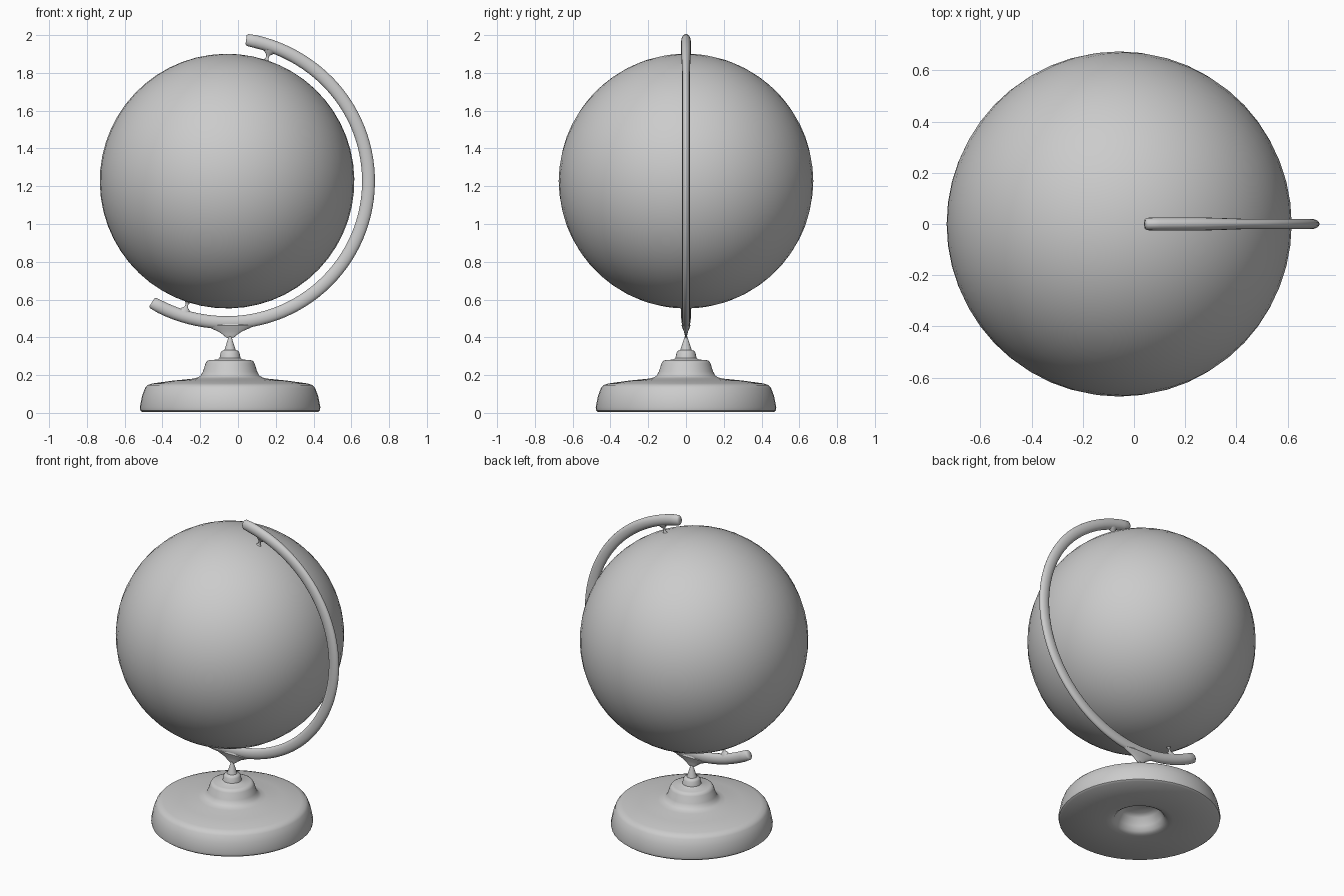
import bpy, bmesh, math
from mathutils import Matrix, Vector

if "Cube" in bpy.data.objects:
    bpy.data.objects.remove(bpy.data.objects["Cube"])

CX, CZ = -0.058, 1.227          # globe centre
BX = -0.042                     # base axis
TILT = math.radians(18)


def finish(bm, name, angle=40):
    bmesh.ops.recalc_face_normals(bm, faces=bm.faces)
    me = bpy.data.meshes.new(name)
    bm.to_mesh(me)
    bm.free()
    ob = bpy.data.objects.new(name, me)
    bpy.context.collection.objects.link(ob)
    bpy.ops.object.select_all(action='DESELECT')
    ob.select_set(True)
    bpy.context.view_layer.objects.active = ob
    bpy.ops.object.shade_smooth_by_angle(angle=math.radians(angle))
    return ob


def lathe(name, profile, matrix, n=48):
    """Revolve (radius, height) points about z, then place with matrix."""
    bm = bmesh.new()
    vs = [bm.verts.new((r, 0, z)) for r, z in profile]
    es = [bm.edges.new(p) for p in zip(vs, vs[1:])]
    bmesh.ops.spin(bm, geom=vs + es, cent=(0, 0, 0), axis=(0, 0, 1),
                   angle=2 * math.pi, steps=n)
    bmesh.ops.remove_doubles(bm, verts=bm.verts, dist=1e-5)
    bm.transform(matrix)
    return finish(bm, name)


# globe ball, poles on the tilted axis
axis = Matrix.Translation((CX, 0, CZ)) @ Matrix.Rotation(TILT, 4, 'Y')
bm = bmesh.new()
bmesh.ops.create_uvsphere(bm, u_segments=48, v_segments=28, radius=0.674)
bm.transform(axis)
finish(bm, "globe_ball")

# base: stepped pedestal with a recess underneath
base = [(0, 0.11), (0.09, 0.108), (0.115, 0.09), (0.135, 0.045), (0.15, 0.018),
        (0.17, 0.006), (0.20, 0.004), (0.465, 0.004), (0.475, 0.012), (0.478, 0.03),
        (0.466, 0.09), (0.45, 0.132), (0.437, 0.147), (0.41, 0.156), (0.30, 0.171),
        (0.20, 0.181), (0.172, 0.187), (0.155, 0.198), (0.143, 0.22), (0.130, 0.262),
        (0.122, 0.275), (0.108, 0.28), (0.068, 0.282), (0.056, 0.29), (0.050, 0.318),
        (0.044, 0.328), (0.030, 0.333), (0.026, 0.345), (0.010, 0.395), (0.006, 0.405),
        (0, 0.406)]
lathe("base", base, Matrix.Translation((BX, 0, 0)))

# curved arm: oval section swept round the globe, thicker at its rounded ends
bm = bmesh.new()
A0, A1, STEPS, SIDES = math.radians(-121), math.radians(81.5), 64, 16
params = [(-0.004, 0.72), (-0.001, 0.93)] + [(i / STEPS, 1) for i in range(1, STEPS)] \
    + [(1.001, 0.93), (1.004, 0.72)]
rings = []
for t, s in params:
    a = A0 + (A1 - A0) * t
    end = max(0, 1 - min(t, 1 - t) / 0.16)
    half_y = (0.020 + 0.006 * min(1, end * 2)) * s
    ring = []
    for k in range(SIDES):
        u = 2 * math.pi * k / SIDES
        r = 0.749 + 0.006 * end ** 2 + 0.034 * s * math.cos(u)
        ring.append(bm.verts.new((CX + r * math.cos(a), half_y * math.sin(u),
                                  CZ + r * math.sin(a))))
    rings.append(ring)
for p, q in zip(rings, rings[1:]):
    for k in range(SIDES):
        j = (k + 1) % SIDES
        bm.faces.new((p[k], p[j], q[j], q[k]))
bm.faces.new(rings[0])
bm.faces.new(rings[-1])
finish(bm, "curved_arm", 60)

# flared foot joining arm to base tip, flattened to the arm's width
foot = [(0, 0.396), (0.012, 0.396), (0.024, 0.402), (0.042, 0.417), (0.065, 0.432),
        (0.10, 0.447), (0.13, 0.462), (0.10, 0.475), (0, 0.475)]
lathe("arm_foot", foot, Matrix.Translation((BX, 0, 0)) @ Matrix.Diagonal((1, 0.18, 1, 1)), 32)

# pivot pins at both poles
pin = [(0, 0.735), (0.034, 0.728), (0.022, 0.712), (0.010, 0.702), (0.007, 0.69),
       (0.009, 0.68), (0.018, 0.671), (0, 0.665)]
for name, flip in (("top_pin", 0), ("bottom_pin", math.pi)):
    lathe(name, pin, axis @ Matrix.Rotation(flip, 4, 'Y') @ Matrix.Diagonal((1, 0.6, 1, 1)), 16)
